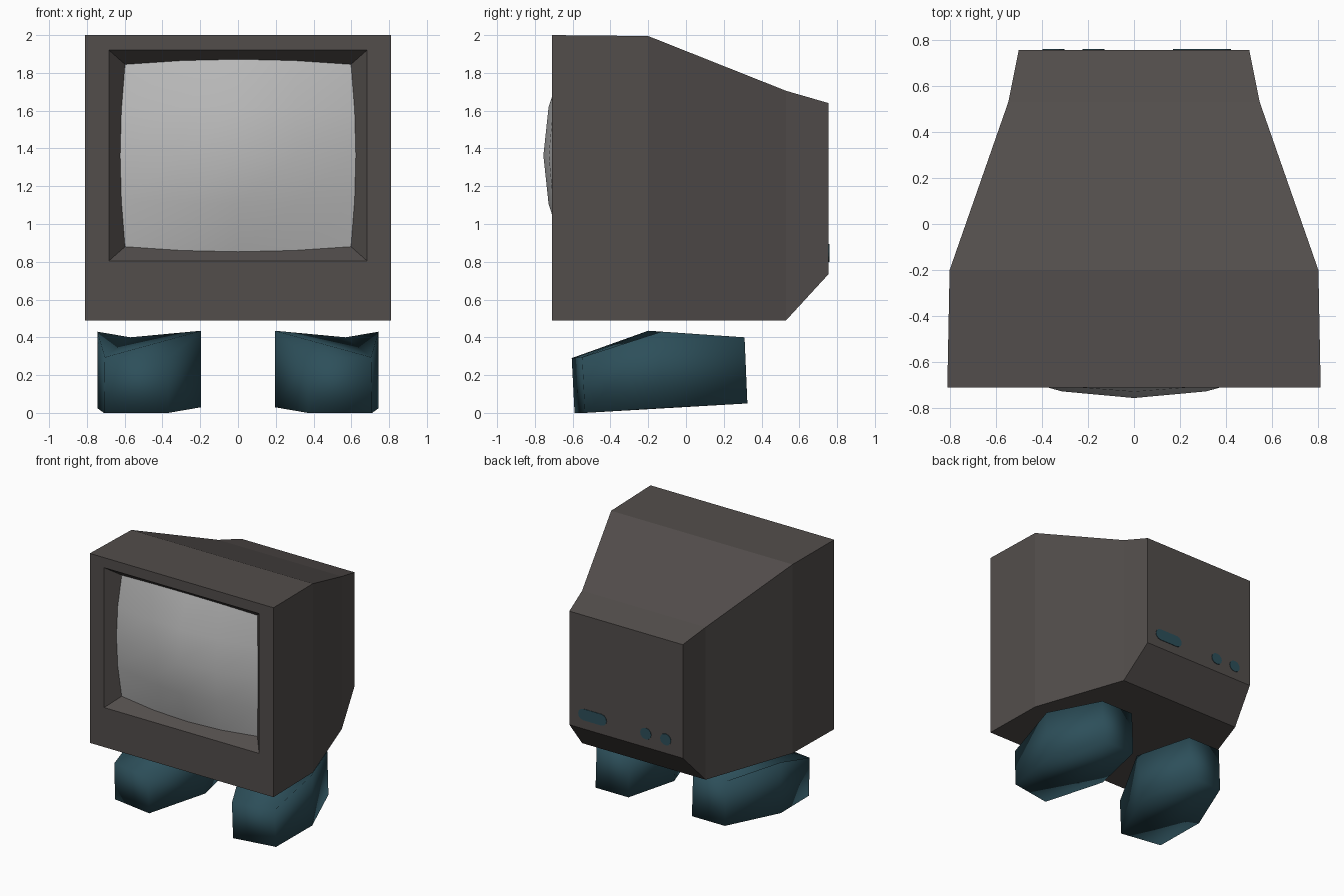
import bpy, bmesh, math

if "Cube" in bpy.data.objects:
    bpy.data.objects.remove(bpy.data.objects["Cube"])

def material(name, rgb):
    m = bpy.data.materials.new(name)
    m.diffuse_color = (*rgb, 1)
    m.use_nodes = True
    m.node_tree.nodes["Principled BSDF"].inputs["Base Color"].default_value = m.diffuse_color
    return m

GREY = material("warm dark grey", (0.085, 0.075, 0.071))
TEAL = material("dark teal", (0.026, 0.078, 0.102))
GLASS = material("light grey glass", (0.5, 0.5, 0.5))

def finish(bm, name, mats, smooth=False):
    bmesh.ops.recalc_face_normals(bm, faces=bm.faces)
    me = bpy.data.meshes.new(name)
    bm.to_mesh(me)
    bm.free()
    for m in mats:
        me.materials.append(m)
    for p in me.polygons:
        p.use_smooth = smooth
    ob = bpy.data.objects.new(name, me)
    bpy.context.collection.objects.link(ob)
    return ob

def loft(bm, rings):
    """Join closed rings of points with quads and cap both ends."""
    rows = [[bm.verts.new(p) for p in r] for r in rings]
    n = len(rows[0])
    for a, b in zip(rows, rows[1:]):
        for i in range(n):
            j = (i + 1) % n
            bm.faces.new((a[i], a[j], b[j], b[i]))
    return bm.faces.new(rows[0]), bm.faces.new(rows[-1])

# Cabinet: rectangular sections from the back panel to the recess floor
sections = [  # y, half width, bottom, top
    (0.755, 0.50, 0.735, 1.64),
    (0.53, 0.545, 0.49, 1.705),
    (-0.20, 0.80, 0.49, 1.995),
    (-0.71, 0.81, 0.49, 2.0),
    (-0.71, 0.683, 0.805, 1.92),
    (-0.61, 0.598, 0.88, 1.845),
]
bm = bmesh.new()
back, floor = loft(bm, [[(-w, y, b), (w, y, b), (w, y, t), (-w, y, t)]
                        for y, w, b, t in sections])
floor.material_index = 1
finish(bm, "cabinet", [GREY, TEAL])

# Domed screen: bulging grid seated in the recess
bm = bmesh.new()
N = 4
grid = []
for i in range(N + 1):
    u = 2 * i / N - 1
    row = []
    for k in range(N + 1):
        v = 2 * k / N - 1
        row.append(bm.verts.new((
            u * (0.60 + 0.025 * (1 - v * v)),
            -0.755 + 0.115 * u * u + 0.11 * v * v - 0.08 * u * u * v * v,
            1.3625 + v * (0.4825 + 0.03 * (1 - u * u)))))
    grid.append(row)
for i in range(N):
    for k in range(N):
        bm.faces.new((grid[i][k], grid[i + 1][k], grid[i + 1][k + 1], grid[i][k + 1]))
screen = finish(bm, "screen", [GLASS], True)
if screen.data.polygons[0].normal.y > 0:
    screen.data.flip_normals()

# Feet: six-sided smooth blocks, mirrored
foot_bottom = [(0.37, -0.59, 0.0), (0.71, -0.535, 0.0), (0.745, -0.13, 0.025),
               (0.57, 0.325, 0.05), (0.28, 0.325, 0.05), (0.195, -0.13, 0.03)]
foot_top = [(0.37, -0.605, 0.29), (0.705, -0.55, 0.295), (0.745, -0.13, 0.43),
            (0.57, 0.31, 0.40), (0.28, 0.31, 0.40), (0.195, -0.20, 0.435)]
for side, label in ((1, "right"), (-1, "left")):
    bm = bmesh.new()
    loft(bm, [[(side * x, y, z) for x, y, z in ring] for ring in (foot_bottom, foot_top)])
    finish(bm, label + "_foot", [TEAL], True)

# Rear sockets: one pill and two round plates
def socket(name, x, z, half, r=0.045):
    bm = bmesh.new()
    rings = []
    for y in (0.753, 0.759):
        ring = []
        for s in range(14):
            a = -math.pi / 2 + math.pi * (s % 7) / 6 + (math.pi if s > 6 else 0)
            c = half if s < 7 else -half
            # tiny offset keeps the round plates free of doubled points
            ring.append((x + c + r * math.cos(a), y, z + r * math.sin(a)))
        rings.append(ring)
    loft(bm, rings)
    finish(bm, name, [TEAL])

socket("pill_socket", 0.295, 0.85, 0.08)
socket("round_socket_a", -0.175, 0.845, 0.003)
socket("round_socket_b", -0.35, 0.845, 0.003)
